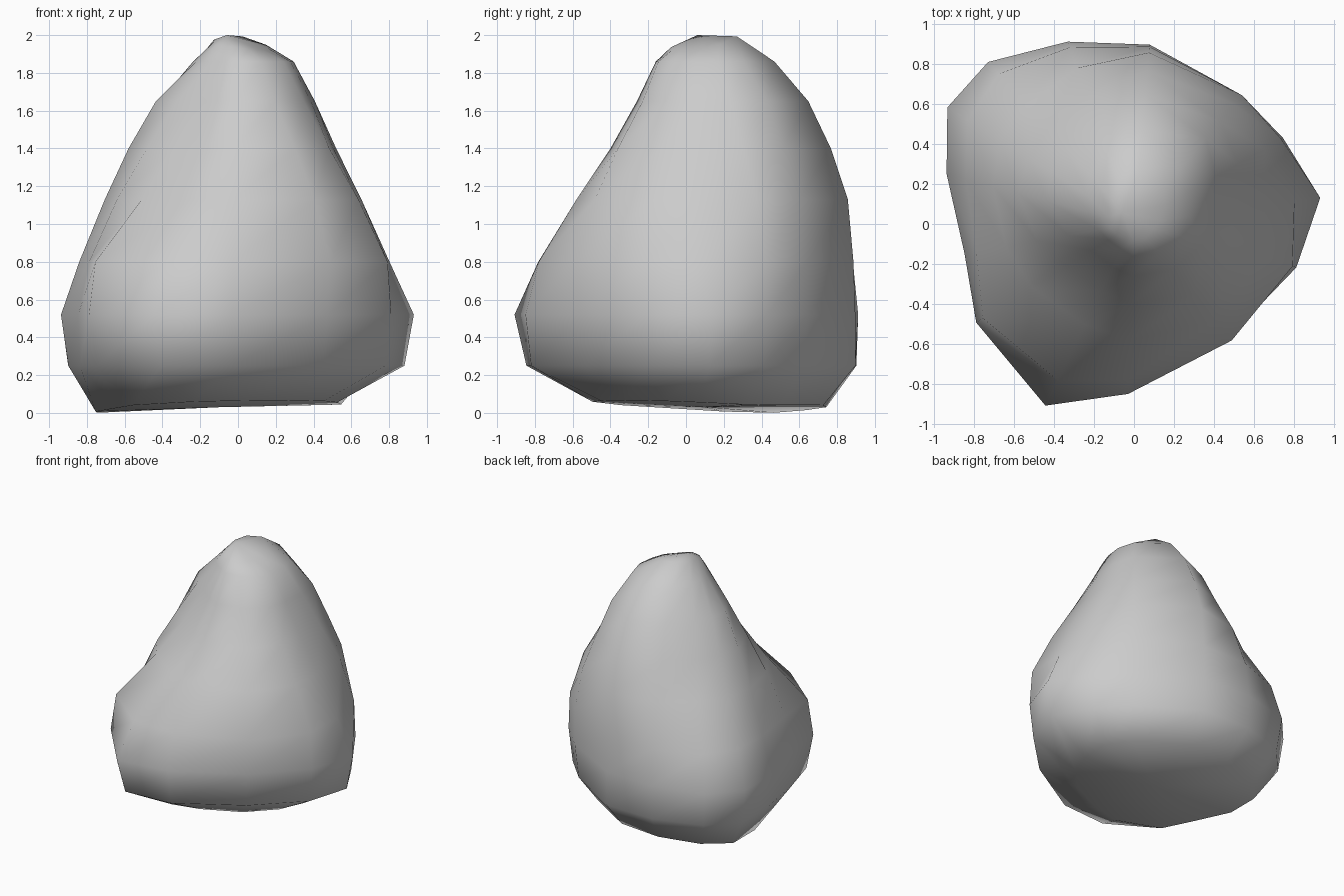
import bpy
import bmesh
from math import cos, sin, radians

default_cube = bpy.data.objects.get("Cube")
if default_cube:
    bpy.data.objects.remove(default_cube, do_unlink=True)

# Stone material
stone = bpy.data.materials.new("stone grey")
stone.use_nodes = True
grey = (0.6, 0.6, 0.6, 1)
stone.diffuse_color = grey
stone.node_tree.nodes["Principled BSDF"].inputs["Base Color"].default_value = grey

# Bearings of the boulder's ridges, counter-clockwise from +x
BEARINGS = (8, 30, 50, 85, 110, 132, 148, 165, 190, 212, 244, 268, 310, 345)

# Horizontal sections: height, then the radius along each bearing
SECTIONS = (
    (.03, (.53, .63, .66, .73, .79, .86, .88, .78, .65, .65, .55, .45, .42, .47)),
    (.25, (.89, .83, .81, .9, .96, 1.05, 1.06, .93, .85, .88, .94, .82, .70, .81)),
    (.52, (.94, .86, .84, .9, .97, 1.09, 1.1, .97, .86, .93, 1.01, .85, .74, .84)),
    (.80, (.81, .85, .84, .89, .94, 1.01, .98, .87, .80, .89, .87, .78, .76, .82)),
    (1.13, (.66, .75, .78, .86, .83, .80, .79, .73, .65, .60, .56, .58, .63, .66)),
    (1.40, (.51, .60, .67, .77, .69, .64, .62, .60, .49, .40, .37, .40, .47, .50)),
    (1.65, (.39, .47, .56, .65, .57, .52, .49, .45, .33, .25, .24, .26, .30, .36)),
    (1.86, (.28, .34, .40, .47, .40, .33, .28, .23, .18, .15, .14, .16, .19, .25)),
    (1.95, (.13, .18, .23, .27, .24, .19, .15, .13, .12, .10, .08, .08, .09, .1)),
)


def add_ring(bm, height, radii):
    """One closed section of the boulder."""
    return [bm.verts.new((r * cos(radians(b)), r * sin(radians(b)), height))
            for b, r in zip(BEARINGS, radii)]


def ring_edges(ring):
    """Neighbouring pairs of vertices around a closed ring."""
    return zip(ring, ring[1:] + ring[:1])


def add_cap(bm, ring, tip):
    """Fan of triangles closing a ring at a single point."""
    centre = bm.verts.new(tip)
    for a, b in ring_edges(ring):
        bm.faces.new((a, b, centre))


# Loft the boulder through its sections
bm = bmesh.new()
rings = [add_ring(bm, height, radii) for height, radii in SECTIONS]
for low, high in zip(rings, rings[1:]):
    for (a, b), (d, c) in zip(ring_edges(low), ring_edges(high)):
        bm.faces.new((a, b, c, d))

# Underside leans so that the boulder rests on its back corner
for vert in rings[0]:
    vert.co.z = max(0, .022 + .033 * vert.co.x + .05 * abs(vert.co.y - .4))

# Summit rises towards the back and drops towards its left shoulder
for vert in rings[-1]:
    vert.co.z += .18 * vert.co.y - .22 * max(vert.co.x, 0)

add_cap(bm, rings[0], (-.1, .1, .03))
add_cap(bm, rings[-1], (-.06, .06, 2))
bmesh.ops.recalc_face_normals(bm, faces=bm.faces)

mesh = bpy.data.meshes.new("boulder")
bm.to_mesh(mesh)
bm.free()
mesh.materials.append(stone)
boulder = bpy.data.objects.new("boulder", mesh)
bpy.context.collection.objects.link(boulder)

# Smooth shading over the whole surface
for polygon in mesh.polygons:
    polygon.use_smooth = True
